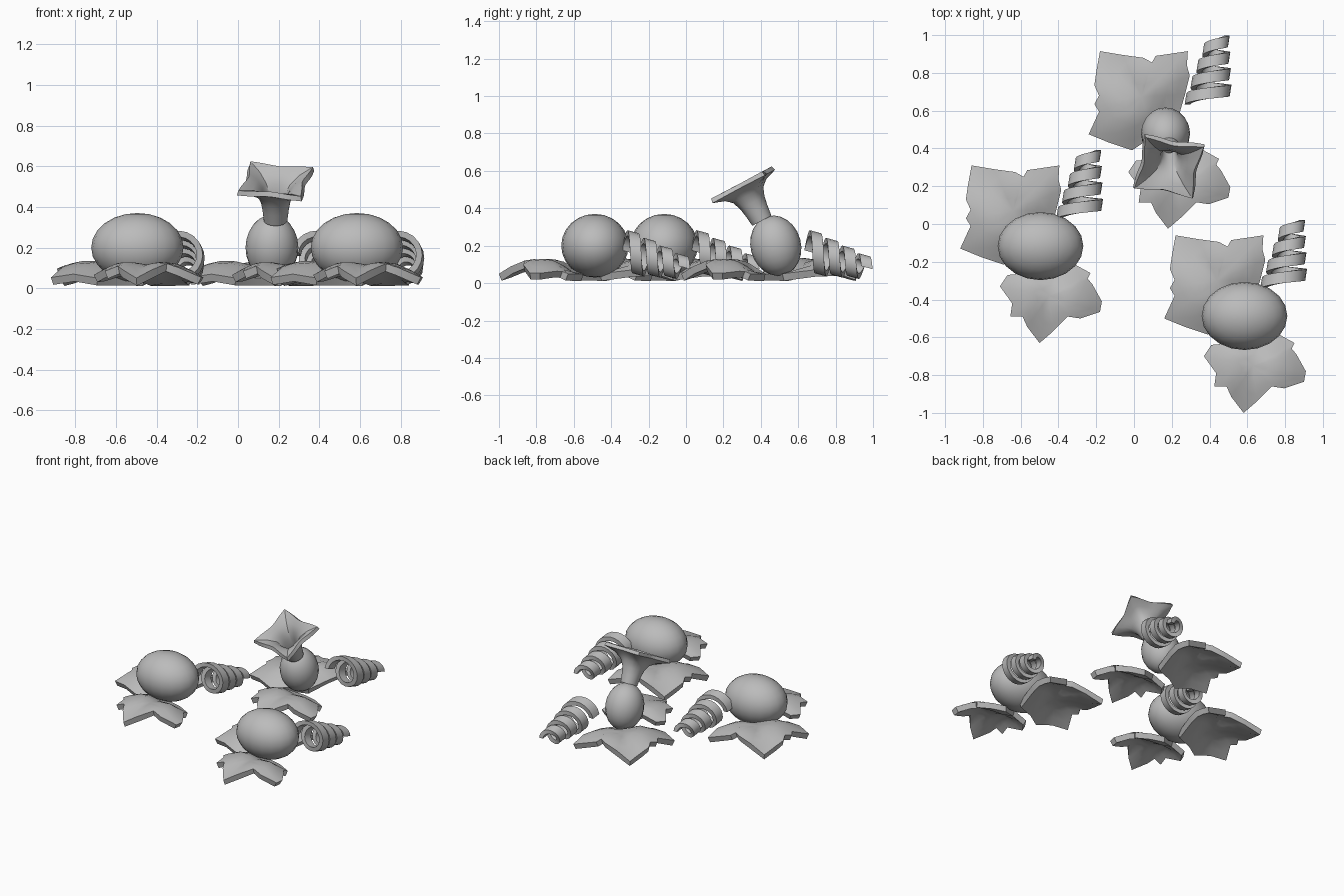
import bpy, bmesh
from math import sin, cos, pi, radians
from mathutils import Vector

default = bpy.data.objects.get("Cube")
if default:
    bpy.data.objects.remove(default, do_unlink=True)

grey = bpy.data.materials.new("plain grey")
grey.use_nodes = True
grey.diffuse_color = (0.5, 0.5, 0.5, 1)
grey.node_tree.nodes["Principled BSDF"].inputs["Base Color"].default_value = (0.5, 0.5, 0.5, 1)


def finish(bm, name, location, thickness=0, offset=-1):
    """Turn a bmesh into a placed, optionally thickened, smooth object."""
    mesh = bpy.data.meshes.new(name)
    bm.to_mesh(mesh)
    bm.free()
    mesh.materials.append(grey)
    obj = bpy.data.objects.new(name, mesh)
    bpy.context.collection.objects.link(obj)
    obj.location = location
    bpy.ops.object.select_all(action='DESELECT')
    obj.select_set(True)
    bpy.context.view_layer.objects.active = obj
    if thickness:
        solid = obj.modifiers.new("thickness", 'SOLIDIFY')
        solid.thickness = thickness
        solid.offset = offset
        bpy.ops.object.modifier_apply(modifier=solid.name)
    bpy.ops.object.shade_smooth_by_angle(angle=radians(32))
    return obj


def bridge(bm, first, second):
    """Join two closed rings of vertices with quads."""
    for i in range(len(first)):
        j = (i + 1) % len(first)
        bm.faces.new((first[i], first[j], second[j], second[i]))


def leaf(name, outline, centre, location):
    """Drooping leaf blade with a creased midrib; the outline starts at the tip."""
    bm = bmesh.new()
    mid = Vector(centre)
    rib = (Vector(outline[0]) - mid).normalized()
    reach = max((Vector(p) - mid).length for p in outline)

    def point(p):
        away = p - mid
        side = abs(rib.x * away.y - rib.y * away.x)
        z = 0.148 - 0.095 * (away.length / reach) ** 2
        z -= 0.032 * max(0, 1 - side / 0.12)
        z -= 1.6 * min(0, away.dot(rib)) ** 2
        return bm.verts.new((p.x, p.y, max(z, 0.05)))

    rings = [[point(mid.lerp(Vector(p), s)) for p in outline]
             for s in (0.3, 0.55, 0.8, 1)]
    hub = point(mid)
    for i, v in enumerate(rings[0]):
        bm.faces.new((hub, v, rings[0][(i + 1) % len(outline)]))
    for a, b in zip(rings, rings[1:]):
        bridge(bm, a, b)
    # Face upward so that the thickness grows below the surface
    bmesh.ops.recalc_face_normals(bm, faces=bm.faces)
    if hub.link_faces[0].normal.z < 0:
        bmesh.ops.reverse_faces(bm, faces=bm.faces)
    finish(bm, name, location, 0.04)


def tendril(name, location, turns=3.5, steps=70):
    """Tapering ribbon coil that advances mostly on its inner side."""
    bm = bmesh.new()
    start, end = Vector((-0.287, 0.058, 0.167)), Vector((-0.238, 0.362, 0.083))
    half = (end - start).normalized() * 0.032
    sections = []
    for k in range(steps + 1):
        t = k / steps
        angle = pi - 2 * pi * turns * t
        radial = Vector((cos(angle), 0, sin(angle)))
        radius = 0.12 - 0.06 * t
        mid = start.lerp(end, t + 0.6 * sin(angle) / (2 * pi * turns))
        sections.append([bm.verts.new(mid + radial * r + h) for r, h in (
            (radius, half), (radius, -half),
            (radius - 0.03, -half), (radius - 0.03, half))])
    for a, b in zip(sections, sections[1:]):
        bridge(bm, a, b)
    bm.faces.new(sections[0])
    bm.faces.new(sections[-1])
    bmesh.ops.recalc_face_normals(bm, faces=bm.faces)
    finish(bm, name, location)


def fruit(name, location, radii, tilt=0):
    """Smooth squashed globe."""
    bm = bmesh.new()
    bmesh.ops.create_uvsphere(bm, u_segments=20, v_segments=12, radius=1)
    bmesh.ops.scale(bm, vec=radii, verts=bm.verts)
    finish(bm, name, location).rotation_euler.x = radians(tilt)


def flower(name, location, count=32):
    """Trumpet flaring into a four-pointed rim, leaning forward."""
    bm = bmesh.new()
    # Height, radius and strength of the four points
    profile = ((0, 0.045, 0), (0.06, 0.052, 0), (0.11, 0.062, 0.02),
               (0.16, 0.085, 0.08), (0.195, 0.125, 0.16), (0.218, 0.183, 0.23))
    rings = []
    for height, radius, star in profile:
        ring = []
        for i in range(count):
            a = 2 * pi * i / count
            r = radius * (1 + star * (1 - 2 * abs(sin(2 * a)) ** 0.85))
            turn = a + radians(34)
            ring.append(bm.verts.new((r * cos(turn), r * sin(turn), height)))
        rings.append(ring)
    for a, b in zip(rings, rings[1:]):
        bridge(bm, a, b)
    finish(bm, name, location, 0.026, 0).rotation_euler.x = radians(28)


big_outline = (
    (-0.86, 0.31), (-0.74, 0.29), (-0.63, 0.275), (-0.585, 0.25), (-0.565, 0.285),
    (-0.395, 0.31), (-0.4, 0.235), (-0.385, 0.18), (-0.41, 0.08), (-0.46, -0.09),
    (-0.58, -0.14), (-0.69, -0.215), (-0.81, -0.175), (-0.92, -0.13), (-0.865, -0.01),
    (-0.89, 0.03), (-0.865, 0.075), (-0.89, 0.13), (-0.88, 0.2))
small_outline = (
    (-0.5, -0.63), (-0.43, -0.57), (-0.35, -0.49), (-0.285, -0.5), (-0.18, -0.465),
    (-0.17, -0.41), (-0.22, -0.32), (-0.245, -0.29), (-0.23, -0.26), (-0.33, -0.205),
    (-0.42, -0.18), (-0.56, -0.26), (-0.67, -0.27), (-0.71, -0.33), (-0.645, -0.42),
    (-0.655, -0.49), (-0.59, -0.49), (-0.565, -0.545))

# Three plants, each with two leaves and a tendril
places = {"left": (1.08, -0.37, 0), "right": (0, 0, 0), "back": (0.68, 0.605, 0)}
for label, place in places.items():
    leaf(label + "_large_leaf", big_outline, (-0.64, 0.07), place)
    leaf(label + "_small_leaf", small_outline, (-0.45, -0.38), place)
    tendril(label + "_tendril", place)
    if label != "back":
        fruit(label + "_fruit", Vector(place) + Vector((-0.495, -0.117, 0.2)),
              (0.227, 0.18, 0.17))

# Young fruit topped by a flower
fruit("back_young_fruit", (0.167, 0.48, 0.2), (0.13, 0.135, 0.163), 15)
flower("back_flower", (0.185, 0.405, 0.335))
